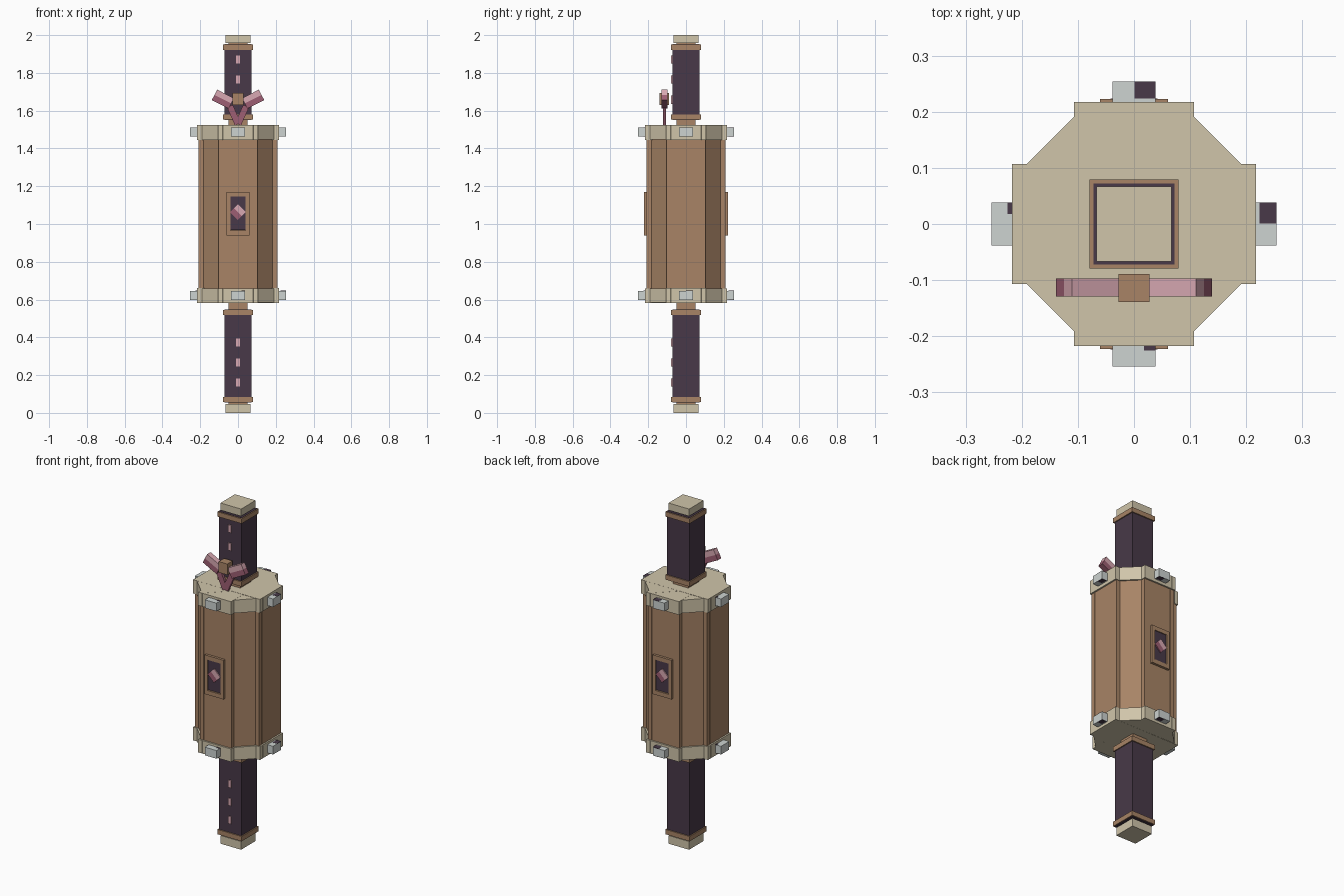
import bpy
from math import radians, pi
from mathutils import Matrix, Vector

if "Cube" in bpy.data.objects:
    bpy.data.objects.remove(bpy.data.objects["Cube"], do_unlink=True)


def material(name, rgb):
    """Flat material from display colour values, converted to linear."""
    lin = [((c / 255 + 0.055) / 1.055) ** 2.4 for c in rgb] + [1]
    m = bpy.data.materials.new(name)
    m.use_nodes = True
    m.diffuse_color = lin
    m.node_tree.nodes["Principled BSDF"].inputs["Base Color"].default_value = lin
    return m


BROWN = material("brown wood", (168, 132, 102))
TAN = material("pale tan", (208, 197, 170))
DARK = material("dark plum", (72, 57, 72))
SILVER = material("silver grey", (205, 211, 209))
PINK = material("light pink", (216, 168, 178))
MAUVE = material("deep mauve", (158, 95, 115))


def box(name, mat, centre, size, spin=None):
    """Box with full sizes; spin is an optional rotation matrix."""
    bpy.ops.mesh.primitive_cube_add(size=1)
    ob = bpy.context.object
    ob.name = name
    ob.data.name = name
    ob.data.transform(Matrix.Diagonal((*size, 1)))
    if spin:
        ob.data.transform(spin)
    ob.location = centre
    ob.data.materials.append(mat)
    return ob


def span(name, mat, half, z0, z1):
    """Square block about the main axis."""
    return box(name, mat, (0, 0, (z0 + z1) / 2), (2 * half, 2 * half, z1 - z0))


def drum(name, mat, z0, z1, reach, width, d_reach, d_width):
    """Eight-sided drum made of four crossed slabs."""
    for i in range(4):
        r, w = (d_reach, d_width) if i % 2 else (reach, width)
        inset = 0.0005 * i
        box(f"{name}_slab_{i + 1}", mat, (0, 0, (z0 + z1) / 2),
            (2 * r, 2 * w, z1 - z0 - 2 * inset), Matrix.Rotation(i * pi / 4, 4, 'Z'))


# Drum body and its end bands
drum("body", BROWN, 0.62, 1.49, 0.208, 0.102, 0.202, 0.093)
drum("lower_band", TAN, 0.582, 0.66, 0.217, 0.107, 0.211, 0.097)
drum("upper_band", TAN, 1.445, 1.525, 0.217, 0.107, 0.211, 0.097)

# Lugs on the bands, with dark inlays above and below
for level, z in (("lower", 0.622), ("upper", 1.487)):
    for i, side in enumerate(("front", "left", "back", "right")):
        turn = Matrix.Rotation(i * pi / 2, 4, 'Z')
        box(f"{level}_{side}_lug", SILVER, turn @ Vector((0, -0.23, z)),
            (0.076, 0.048, 0.048), turn)
        large = side in ("left", "back")
        w, d, y = (0.037, 0.03, -0.239) if large else (0.02, 0.008, -0.221)
        # the inlays sit on the left or rear half of each lug
        x = (0.038 - w / 2) * (-1 if side in ("back", "right") else 1)
        for s in (-1, 1):
            box(f"{level}_{side}_lug_inlay", DARK,
                turn @ Vector((x, y, z + s * 0.0235)), (w, d, 0.003), turn)

# Handles at both ends
for name, z0, z1, inner, outer in (("upper", 1.58, 1.922, 1.58, 1.922),
                                   ("lower", 0.085, 0.517, 0.517, 0.085)):
    s = 1 if name == "upper" else -1
    span(f"{name}_shaft", DARK, 0.0725, z0 - 0.03, z1 + 0.03)
    span(f"{name}_inner_ring", BROWN, 0.079, *sorted((inner, inner - s * 0.028)))
    span(f"{name}_outer_ring", BROWN, 0.079, *sorted((outer, outer + s * 0.028)))
    span(f"{name}_inner_neck", BROWN, 0.05, *sorted((inner - s * 0.02, inner - s * 0.08)))
    span(f"{name}_outer_neck", BROWN, 0.05, *sorted((outer + s * 0.02, outer + s * 0.05)))
    span(f"{name}_end_cap", TAN, 0.067, *((1.958, 2.0) if s > 0 else (0, 0.048)))

# Small lights down the front of the handles
for z in (1.87, 1.764, 1.658, 0.372, 0.266, 0.16):
    box("handle_light", PINK, (0, -0.0745, z), (0.02, 0.008, 0.043))

# Framed emblems on the front and back
tilt = Matrix.Rotation(radians(45), 4, 'Y')
for side, turn in (("front", Matrix()), ("back", Matrix.Rotation(pi, 4, 'Z'))):
    def plate(name, mat, x, y, z, size, spin=Matrix()):
        box(f"{side}_{name}", mat, turn @ Vector((x, y, z)), size, turn @ spin)
    plate("emblem_panel", DARK, 0, -0.2115, 1.058, (0.088, 0.012, 0.18))
    for s in (-1, 1):
        plate("frame_side", BROWN, s * 0.051, -0.2125, 1.055, (0.02, 0.021, 0.23))
        plate("frame_end", BROWN, 0, -0.2125, 1.055 + s * 0.1025, (0.084, 0.02, 0.025))
        plate("emblem_gem", PINK if s > 0 else MAUVE, s * 0.0106, -0.2195,
              1.063 + s * 0.0106, (0.058, 0.008, 0.03), tilt)

# Winged clasp standing on the upper band
box("clasp_block", BROWN, (0, -0.114, 1.662), (0.056, 0.05, 0.064))
for s, side in ((1, "left"), (-1, "right")):
    wing = Matrix.Rotation(-s * radians(27), 4, 'Y')
    for k, mat in ((1, PINK), (-1, MAUVE)):
        offset = wing @ Vector((0, 0, k * 0.0155))
        box(f"{side}_wing_{'top' if k > 0 else 'base'}", mat,
            Vector((s * 0.08, -0.113, 1.661)) + offset, (0.1, 0.032, 0.031), wing)
    leg = Matrix.Rotation(s * radians(24), 4, 'Y')
    box(f"{side}_leg", MAUVE, (s * 0.022, -0.113, 1.577), (0.034, 0.016, 0.105), leg)
